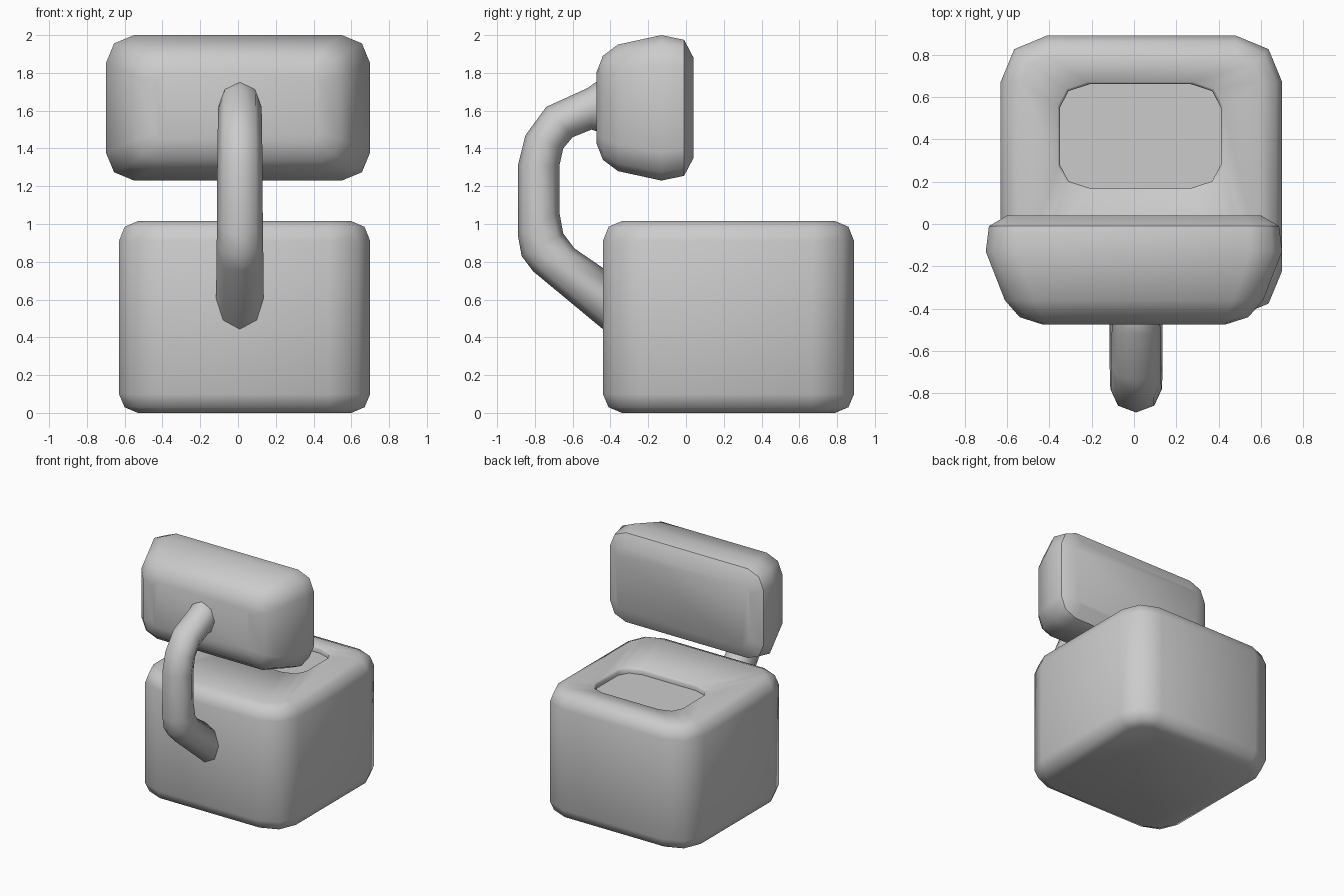
import bpy, bmesh, math

if "Cube" in bpy.data.objects:
    bpy.data.objects.remove(bpy.data.objects["Cube"])


def rounded_ring(cu, cv, hu, hv, ru, rv):
    """Rounded rectangle with two segments per corner (12 points)."""
    pts = []
    for k, (su, sv) in enumerate([(1, 1), (-1, 1), (-1, -1), (1, -1)]):
        for j in range(3):
            a = math.radians(90 * k + 45 * j)
            pts.append((cu + su * (hu - ru) + ru * math.cos(a),
                        cv + sv * (hv - rv) + rv * math.sin(a)))
    return pts


def loft(name, rings, angle=50):
    """Skin a stack of equal-sized rings and cap both ends."""
    bm = bmesh.new()
    loops = [[bm.verts.new(p) for p in ring] for ring in rings]
    for a, b in zip(loops, loops[1:]):
        n = len(a)
        for i in range(n):
            bm.faces.new((a[i], a[(i + 1) % n], b[(i + 1) % n], b[i]))
    bm.faces.new(loops[0][::-1])
    bm.faces.new(loops[-1])
    bmesh.ops.recalc_face_normals(bm, faces=bm.faces)
    mesh = bpy.data.meshes.new(name)
    bm.to_mesh(mesh)
    bm.free()
    obj = bpy.data.objects.new(name, mesh)
    bpy.context.collection.objects.link(obj)
    bpy.ops.object.select_all(action='DESELECT')
    obj.select_set(True)
    bpy.context.view_layer.objects.active = obj
    bpy.ops.object.shade_smooth_by_angle(angle=math.radians(angle))
    return obj


# Body: rounded block, stacked in z, ending in a shallow recess in the top
body = []
for z, inset in [(0, 0.10), (0.03, 0.03), (0.10, 0), (0.91, 0), (0.985, 0.03), (1.015, 0.10)]:
    r = 0.22 - inset
    body.append([(x, y, z) for x, y in
                 rounded_ring(0.035, 0.225, 0.665 - inset, 0.665 - inset, r, r)])
for z, grow in [(1.015, 0.01), (1.0, 0), (0.97, 0)]:
    body.append([(x, y, z) for x, y in
                 rounded_ring(0.03, 0.415, 0.38 + grow, 0.245 + grow, 0.14, 0.11)])
loft("body", body)

# Head: rounded block tapering to the front, stacked in y
# (y, half width, bottom z, top z, corner radius)
sections = [(0.04, 0.60, 1.35, 1.88, 0.08), (-0.01, 0.685, 1.255, 1.975, 0.14),
            (-0.13, 0.70, 1.23, 2.00, 0.15), (-0.36, 0.61, 1.28, 1.95, 0.14),
            (-0.44, 0.54, 1.34, 1.89, 0.11), (-0.475, 0.43, 1.43, 1.80, 0.05)]
head = [[(x, y, z) for x, z in
         rounded_ring(0, (lo + hi) / 2, w, (hi - lo) / 2, r, r)]
        for y, w, lo, hi, r in sections]
loft("head", head)

# Neck: bent eight-sided tube, given by its outer and inner outline in y, z
outer = [(-0.40, 1.76), (-0.48, 1.75), (-0.52, 1.72), (-0.74, 1.62), (-0.85, 1.47),
         (-0.89, 1.31), (-0.89, 0.94), (-0.87, 0.83), (-0.81, 0.75), (-0.40, 0.41)]
inner = [(-0.40, 1.49), (-0.47, 1.49), (-0.50, 1.50), (-0.60, 1.46), (-0.65, 1.40),
         (-0.67, 1.31), (-0.67, 1.06), (-0.65, 0.95), (-0.59, 0.87), (-0.40, 0.74)]
neck = []
for i, ((oy, oz), (iy, iz)) in enumerate(zip(outer, inner)):
    ring = []
    width = 0.112 + 0.014 * i / (len(outer) - 1)
    for k in range(8):
        a = math.radians(45 * k)
        c = math.cos(a) / 2
        ring.append((0.01 + width * math.sin(a),
                     (oy + iy) / 2 + (oy - iy) * c,
                     (oz + iz) / 2 + (oz - iz) * c))
    neck.append(ring)
loft("neck", neck, 60)
